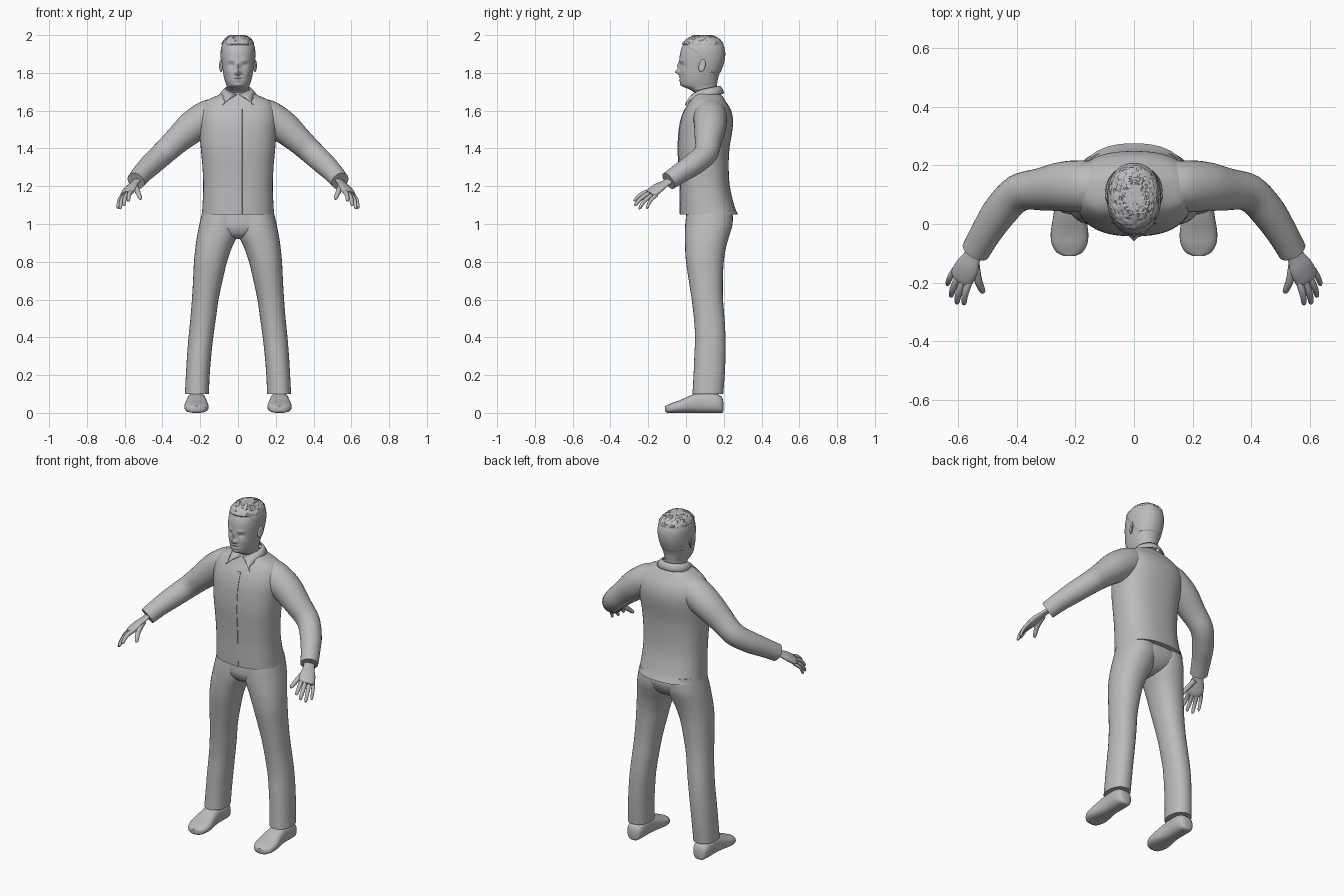
import bpy, bmesh, math, random
from mathutils import Vector as V

if "Cube" in bpy.data.objects:
    bpy.data.objects.remove(bpy.data.objects["Cube"])

random.seed(4)
grey = bpy.data.materials.new("plain grey")
grey.diffuse_color = (0.5, 0.5, 0.5, 1)
grey.use_nodes = True
grey.node_tree.nodes["Principled BSDF"].inputs["Base Color"].default_value = grey.diffuse_color


def finish(name, bm, mirror=False, angle=50):
    bmesh.ops.recalc_face_normals(bm, faces=bm.faces)
    me = bpy.data.meshes.new(name)
    bm.to_mesh(me)
    bm.free()
    me.materials.append(grey)
    ob = bpy.data.objects.new(name, me)
    bpy.context.collection.objects.link(ob)
    bpy.ops.object.select_all(action='DESELECT')
    ob.select_set(True)
    bpy.context.view_layer.objects.active = ob
    bpy.ops.object.shade_smooth_by_angle(angle=math.radians(angle))
    if mirror:
        ob.modifiers.new("Mirror", 'MIRROR').use_clip = False
    return ob


def spline(keys, sub):
    """Catmull-Rom through tuples of vectors."""
    out = []
    for i in range(len(keys) - 1):
        a, b, c, d = (keys[min(max(j, 0), len(keys) - 1)] for j in range(i - 1, i + 3))
        for s in range(sub):
            t = s / sub
            out.append([0.5 * (2 * q + (r - p) * t + (2 * p - 5 * q + 4 * r - w) * t * t
                               + (3 * q - p - 3 * r + w) * t ** 3)
                        for p, q, r, w in zip(a, b, c, d)])
    return out + [list(keys[-1])]


def loft(keys, n=32, k=2.0, sub=4):
    """Skin superellipse sections (centre, half axis u, half axis v)."""
    bm = bmesh.new()
    rings = []
    for c, u, v in spline(keys, sub):
        ring = []
        for i in range(n):
            a = 2 * math.pi * i / n
            p, q = math.cos(a), math.sin(a)
            ring.append(bm.verts.new(c + u * math.copysign(abs(p) ** (2 / k), p)
                                     + v * math.copysign(abs(q) ** (2 / k), q)))
        rings.append(ring)
    for r, s in zip(rings, rings[1:]):
        for i in range(n):
            j = (i + 1) % n
            bm.faces.new((r[i], r[j], s[j], s[i]))
    bm.faces.new(rings[0])
    bm.faces.new(rings[-1])
    return bm


def slices(rows):
    """Horizontal sections from (z, x0, x1, y0, y1)."""
    return [(V(((a + b) / 2, (c + d) / 2, z)), V(((b - a) / 2, 0, 0)), V((0, (d - c) / 2, 0)))
            for z, a, b, c, d in rows]


def tube(rows, side=None, flat=1.0):
    """Sections along a path of (x, y, z, radius); side sets the wide axis."""
    pts = [V(r[:3]) for r in rows]
    out = []
    for i, r in enumerate(rows):
        t = (pts[min(i + 1, len(pts) - 1)] - pts[max(i - 1, 0)]).normalized()
        s = V(side) if side else t.cross(V((0, 0, 1)))
        u = (s - t * s.dot(t)).normalized()
        out.append((pts[i], u * r[3], t.cross(u) * r[3] * flat))
    return out


# jacket body: z, half width, front, back
body = [(1.05, .192, -.03, .275), (1.10, .188, -.031, .255), (1.20, .184, -.032, .232),
        (1.30, .188, -.037, .226), (1.40, .197, -.042, .23), (1.50, .205, -.036, .246),
        (1.56, .208, -.024, .248), (1.61, .198, -.005, .235), (1.65, .172, .018, .21),
        (1.68, .11, .034, .19), (1.70, .07, .045, .17)]
finish("jacket_body", loft(slices([(z, -w, w, a, b) for z, w, a, b in body]), 48, 2.4))

# front placket
finish("jacket_placket", loft([(V((.01, f, z)), V((.013, 0, 0)), V((0, .003, 0)))
                               for z, w, f, b in body[:8]], 12, 4))

# sleeves
finish("sleeve", loft(tube([(.07, .13, 1.60, .07), (.15, .128, 1.572, .088), (.24, .128, 1.515, .085),
                            (.32, .118, 1.445, .072), (.395, .105, 1.375, .064), (.455, .045, 1.32, .06),
                            (.505, -.03, 1.27, .053), (.54, -.092, 1.228, .049)])), mirror=True)

# collar: band round the neck with a pointed flap on each side
bm = bmesh.new()
rows = []
for i in range(13):
    t = i / 12
    a = math.pi / 2 - t * math.pi * 0.97
    top = V((.066 * math.cos(a), .108 + .07 * math.sin(a), 1.728 - .045 * t ** 2))
    low = V((.096 * math.cos(a), .108 + .092 * math.sin(a), 1.692 - .022 * t))
    low = low.lerp(V((.082, -.004, 1.63)), max(0, (t - .5) * 2) ** 1.5)
    rows.append([bm.verts.new(p) for p in (top, top.lerp(low, .5) + V((0, 0, .006)), low)])
for r, s in zip(rows, rows[1:]):
    for j in range(2):
        bm.faces.new((r[j], r[j + 1], s[j + 1], s[j]))
col = finish("collar", bm, mirror=True)
sol = col.modifiers.new("Solidify", 'SOLIDIFY')
sol.thickness, sol.offset = .008, 0

# trousers
finish("trouser_seat", loft(slices([(1.08, -.18, .18, .005, .235), (1.03, -.19, .19, 0, .25),
                                    (.98, -.17, .17, .0, .235), (.94, -.1, .1, .02, .2),
                                    (.92, -.03, .03, .06, .15)]), 40, 2.3))
finish("trouser_leg", loft(slices([
    (1.08, -.01, .186, .005, .245), (1.0, -.008, .204, -.004, .246), (.94, .002, .216, -.006, .23),
    (.88, .03, .225, -.005, .213), (.8, .058, .233, 0, .2), (.7, .082, .238, .015, .195),
    (.6, .103, .244, .03, .196), (.5, .117, .252, .042, .204), (.4, .131, .262, .048, .209),
    (.3, .142, .27, .044, .209), (.2, .15, .276, .04, .205), (.1, .154, .281, .034, .197)]),
    32, 2.2), mirror=True)

# shoes: y, half width, height
shoe = [(.198, .018, .05), (.188, .04, .085), (.15, .05, .105), (.08, .05, .108), (.03, .055, .095),
        (-.03, .064, .068), (-.07, .06, .054), (-.098, .042, .042), (-.11, .015, .028)]
finish("shoe", loft([(V((.22, y, h / 2 + (.008 if i in (0, 8) else 0))), V((w, 0, 0)), V((0, 0, h / 2)))
                     for i, (y, w, h) in enumerate(shoe)], 32, 2.6), mirror=True)

# hands
across = (.065, .05, -.02)
finish("palm", loft(tube([(.53, -.075, 1.238, .03), (.55, -.11, 1.215, .031), (.568, -.145, 1.193, .042),
                          (.585, -.178, 1.168, .044), (.592, -.192, 1.158, .036)], across, .42), 20),
       mirror=True)
for name, base, tip, r in [("thumb", (.542, -.125, 1.205), (.513, -.235, 1.13), .014),
                           ("index_finger", (.56, -.19, 1.175), (.58, -.275, 1.12), .0115),
                           ("middle_finger", (.58, -.187, 1.165), (.604, -.272, 1.095), .0115),
                           ("ring_finger", (.597, -.175, 1.155), (.624, -.248, 1.078), .011),
                           ("little_finger", (.612, -.155, 1.153), (.636, -.208, 1.08), .0095)]:
    a, b = V(base), V(tip)
    bend = V((.006, -.006, .008))
    path = [(*(a.lerp(b, t) + bend * math.sin(math.pi * t)), r * s)
            for t, s in ((0, 1), (.3, 1.05), (.6, .95), (.88, .8), (.97, .5), (1, .1))]
    finish(name, loft(tube(path), 12, sub=2), mirror=True)

# head and neck: z, half width, front, back
skull = [(1.65, .062, .05, .168), (1.695, .058, .042, .163), (1.715, .057, .012, .162),
         (1.73, .06, -.02, .163), (1.75, .067, -.03, .166), (1.78, .075, -.032, .172),
         (1.82, .082, -.032, .187), (1.86, .087, -.034, .2), (1.90, .089, -.032, .205),
         (1.935, .086, -.022, .2), (1.965, .073, -.003, .183), (1.985, .053, .025, .155),
         (1.994, .03, .05, .125), (1.996, .006, .08, .095)]


def head_mesh():
    return loft(slices([(z, -w, w, a, b) for z, w, a, b in skull]), 72, 2.2, 6)


# face features: x, z, width, height, forward push
face = [(0, 1.805, .012, .012, .026), (0, 1.835, .009, .02, .014), (.013, 1.8, .007, .007, .01),
        (.036, 1.842, .014, .009, -.012), (.036, 1.842, .009, .005, .005), (.034, 1.866, .02, .007, .005),
        (0, 1.778, .02, .005, .007), (0, 1.7695, .022, .003, -.003), (0, 1.761, .017, .005, .006),
        (0, 1.735, .018, .01, .005), (.05, 1.805, .016, .016, .004)]
bm = head_mesh()
for v in bm.verts:
    if v.co.y < .06 and v.co.z > 1.715:
        x, z = abs(v.co.x), v.co.z
        v.co.y -= sum(p * math.exp(-((x - fx) / w) ** 2 - ((z - fz) / h) ** 2) for fx, fz, w, h, p in face)
finish("head", bm)

# short hair, a rough shell above the hairline
bm = head_mesh()


def hairline(y):
    if y < .05:
        return 1.945 - max(0, y) * .8
    return max(1.80, 1.905 - (y - .05) * 1.5)


bmesh.ops.delete(bm, geom=[f for f in bm.faces
                           if f.calc_center_median().z < hairline(f.calc_center_median().y)], context='FACES')
bm.normal_update()
for v in bm.verts:
    edge = v.is_boundary
    rough = random.uniform(0, .006) if v.co.z > 1.95 else 0
    v.co += v.normal * (-.002 if edge else .003 + rough)
    v.co.z = min(v.co.z, 2.0)
finish("hair", bm, angle=35)

# ears
bm = bmesh.new()
bmesh.ops.create_uvsphere(bm, u_segments=16, v_segments=12, radius=1)
for v in bm.verts:
    p = v.co.copy()
    dent = .006 * math.exp(-(p.y ** 2 + p.z ** 2) * 4) if p.x > 0 else 0
    v.co = V((.09 + p.x * .009 - dent + p.y * .006, .085 + p.y * .018 + p.z * .005, 1.838 + p.z * .033))
finish("ear", bm, mirror=True)
